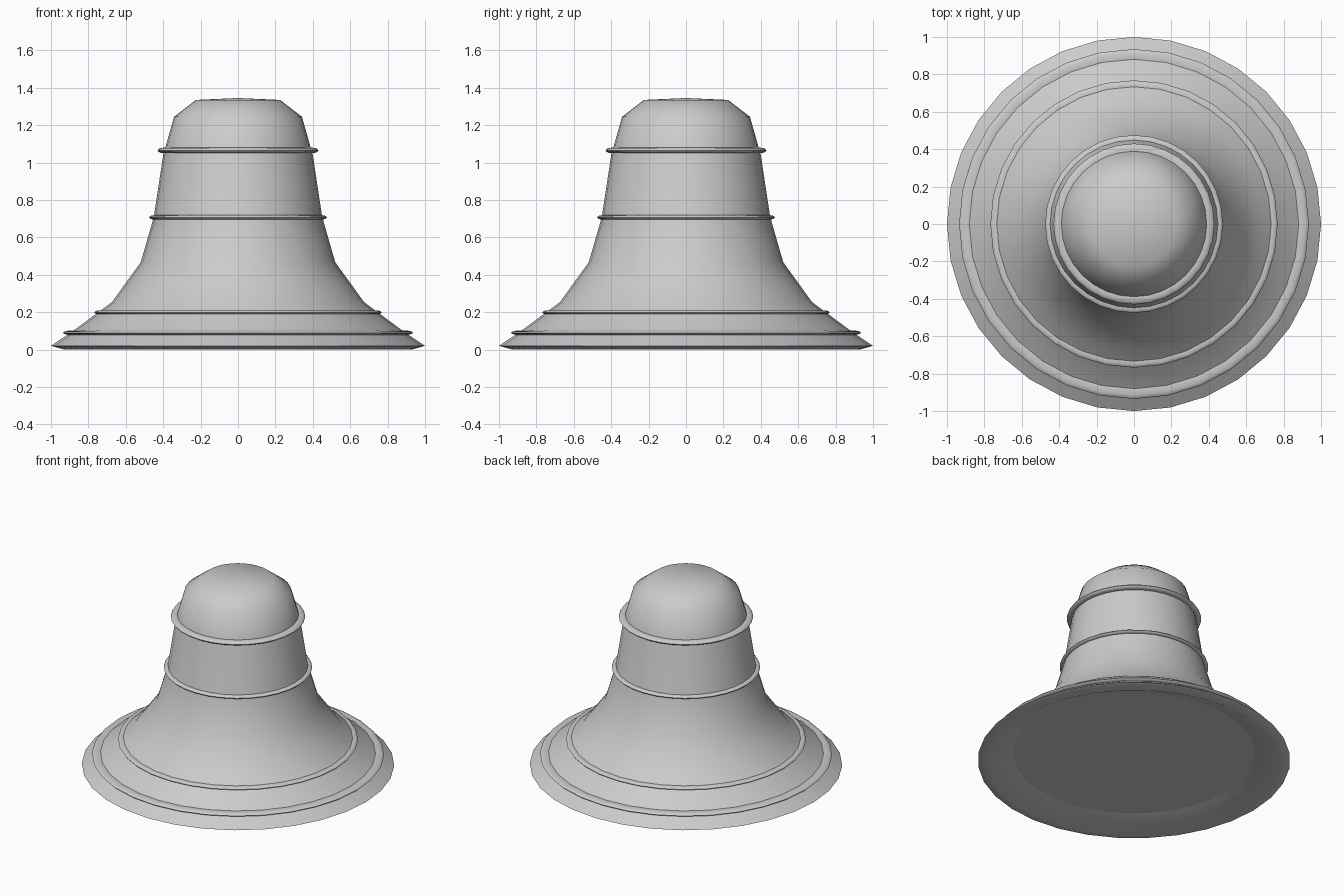
import bpy, bmesh, math

if "Cube" in bpy.data.objects:
    bpy.data.objects.remove(bpy.data.objects["Cube"])

SIDES = 32

metal = bpy.data.materials.new("grey metal")
metal.diffuse_color = (0.6, 0.6, 0.6, 1)
metal.use_nodes = True
metal.node_tree.nodes["Principled BSDF"].inputs["Base Color"].default_value = metal.diffuse_color


def lathe(name, profile, closed=False):
    """Revolve (radius, z) points about z; radius 0 makes a pole."""
    bm = bmesh.new()
    rings = []
    for r, z in profile:
        if r == 0:
            rings.append([bm.verts.new((0, 0, z))] * SIDES)
        else:
            rings.append([bm.verts.new((r * math.cos(math.tau * i / SIDES),
                                        r * math.sin(math.tau * i / SIDES), z))
                          for i in range(SIDES)])
    pairs = list(zip(rings, rings[1:]))
    if closed:
        pairs.append((rings[-1], rings[0]))
    for a, b in pairs:
        for i in range(SIDES):
            j = (i + 1) % SIDES
            quad = list(dict.fromkeys((a[i], a[j], b[j], b[i])))
            bm.faces.new(quad)
    bmesh.ops.recalc_face_normals(bm, faces=bm.faces)
    me = bpy.data.meshes.new(name)
    bm.to_mesh(me)
    bm.free()
    me.shade_smooth()
    me.set_sharp_from_angle(angle=math.radians(60))
    me.materials.append(metal)
    ob = bpy.data.objects.new(name, me)
    bpy.context.collection.objects.link(ob)
    return ob


# Bell body: crown, waist, flared lip and the sloping underside
lathe("bell_body", [
    (0, 1.345), (0.225, 1.335), (0.342, 1.245), (0.40, 1.04), (0.45, 0.71),
    (0.52, 0.467), (0.674, 0.254), (0.895, 0.09), (1.0, 0.02),
    (0.93, 0.0), (0.77, 0.075), (0, 0.085)])

# Flat plate closing the underside
lathe("base_plate", [(0.775, 0.085), (0.775, 0.073), (0, 0.073)])

# Raised bands around the bell: outer radius, height, half width, half thickness
bands = {
    "crown_band": (0.43, 1.065, 0.035, 0.015),
    "waist_band": (0.475, 0.707, 0.03, 0.012),
    "skirt_band": (0.768, 0.199, 0.03, 0.011),
    "lip_band": (0.935, 0.09, 0.04, 0.012),
}
for name, (outer, z, w, h) in bands.items():
    lathe(name, [(outer - w + w * math.cos(math.tau * k / 12),
                  z + h * math.sin(math.tau * k / 12)) for k in range(12)],
          closed=True)
